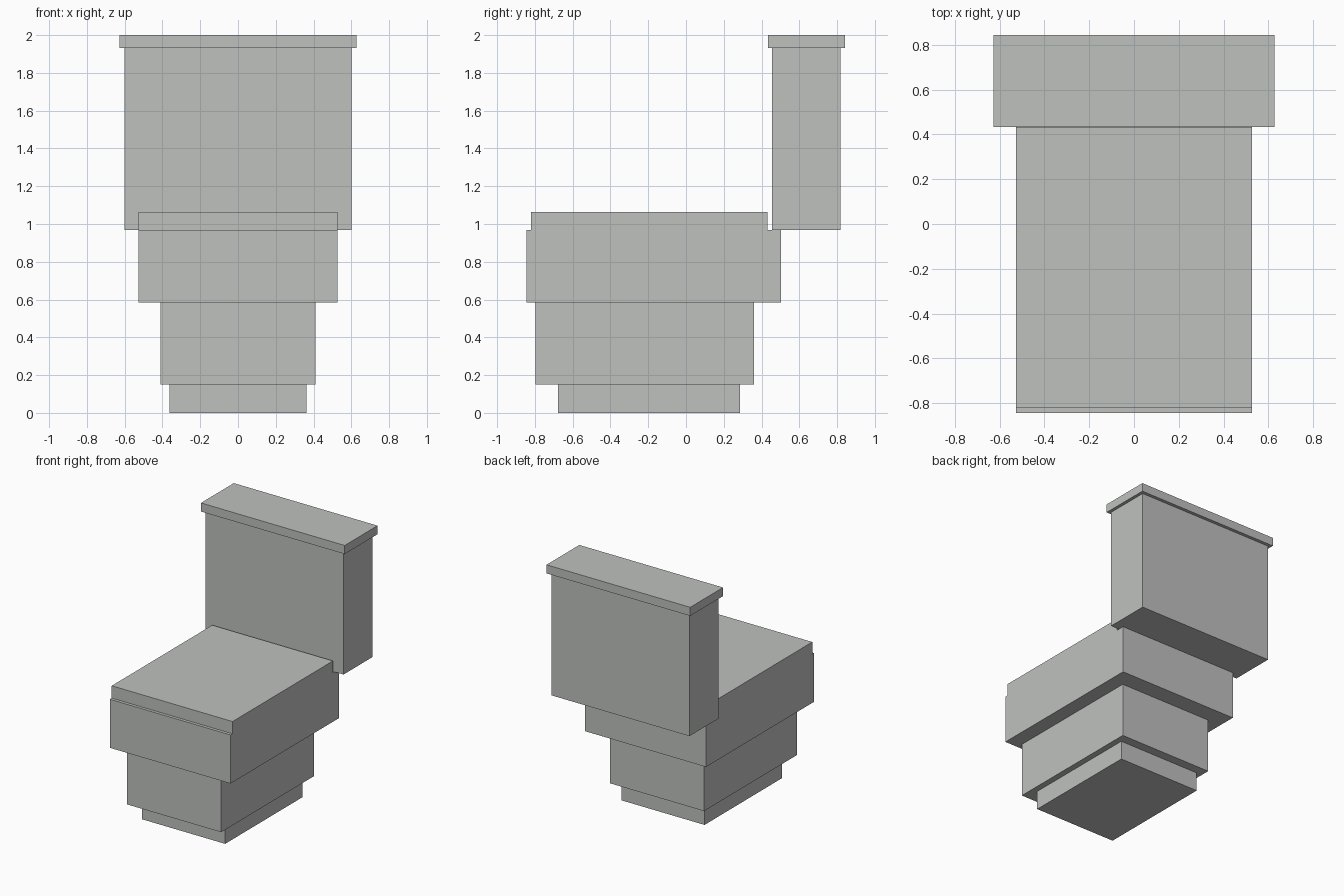
import bpy

if "Cube" in bpy.data.objects:
    bpy.data.objects.remove(bpy.data.objects["Cube"])

# One plain ceramic colour
ceramic = bpy.data.materials.new("grey_ceramic")
ceramic.diffuse_color = (0.52, 0.535, 0.52, 1.0)
ceramic.use_nodes = True
ceramic.node_tree.nodes["Principled BSDF"].inputs["Base Color"].default_value = ceramic.diffuse_color


def block(name, half_width, y0, y1, z0, z1):
    """Box centred on x = 0, spanning y0..y1 and z0..z1."""
    bpy.ops.mesh.primitive_cube_add(size=1, location=(0, (y0 + y1) / 2, (z0 + z1) / 2))
    obj = bpy.context.object
    obj.name = name
    obj.scale = (2 * half_width, y1 - y0, z1 - z0)
    bpy.ops.object.transform_apply(location=False, rotation=False, scale=True)
    obj.data.materials.append(ceramic)
    return obj


# Stepped pedestal
block("foot", 0.362, -0.677, 0.286, 0.0, 0.15)
block("pedestal", 0.41, -0.796, 0.36, 0.15, 0.584)

# Bowl with closed seat lid
block("bowl", 0.527, -0.845, 0.503, 0.584, 0.967)
block("seat_lid", 0.527, -0.821, 0.431, 0.967, 1.064)

# Water tank with overhanging lid
block("tank", 0.602, 0.455, 0.817, 0.967, 1.932)
block("tank_lid", 0.627, 0.434, 0.843, 1.932, 2.0)
